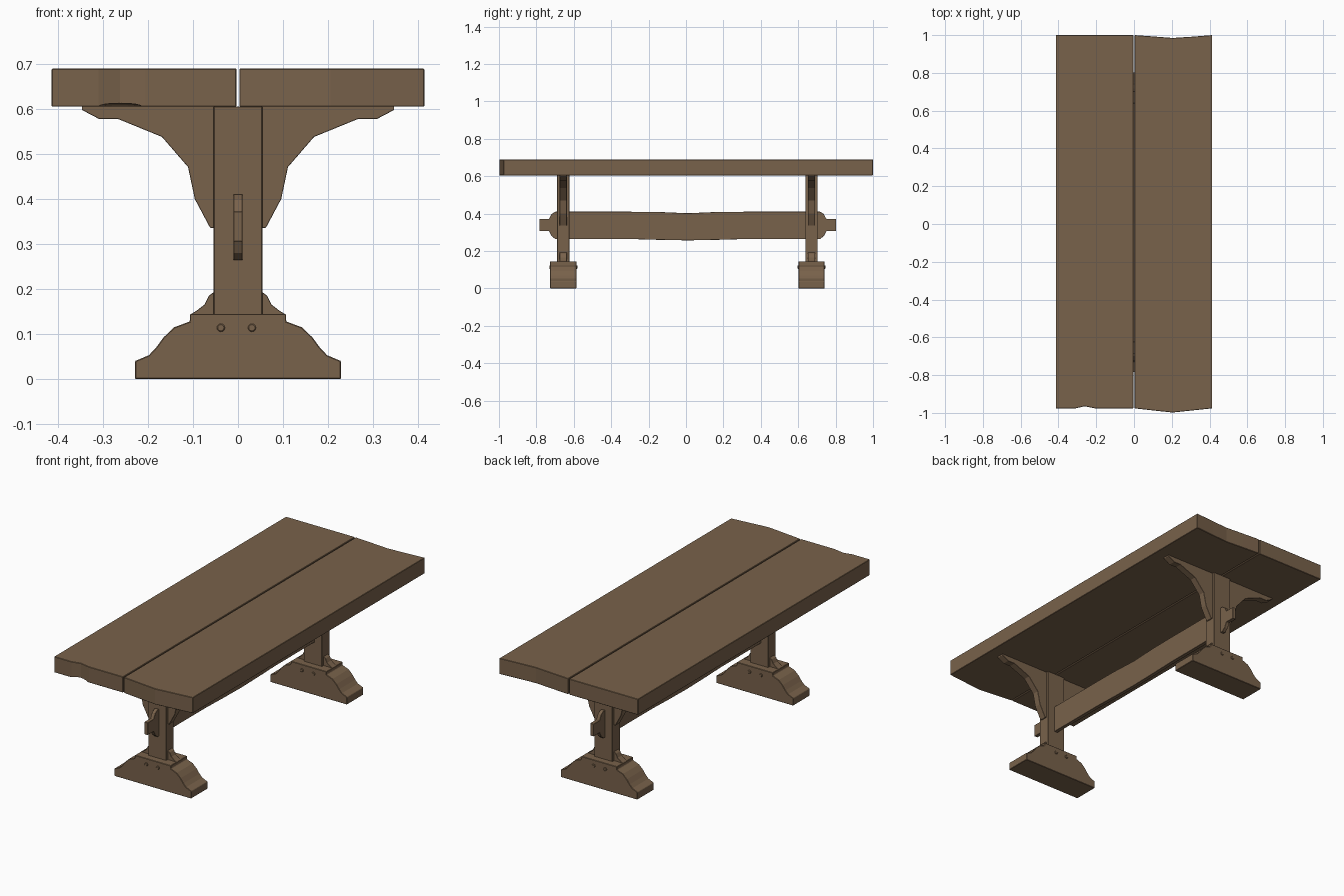
import bpy, bmesh, math

if "Cube" in bpy.data.objects:
    bpy.data.objects.remove(bpy.data.objects["Cube"])

wood = bpy.data.materials.new("oak_brown")
wood.diffuse_color = (0.19, 0.122, 0.07, 1)
wood.use_nodes = True
wood.node_tree.nodes["Principled BSDF"].inputs["Base Color"].default_value = wood.diffuse_color


def prism(name, pts, axis, lo, hi, bevel=0.002):
    """Extrude a 2D outline along an axis: Y takes (x,z), X takes (y,z), Z takes (x,y)."""
    place = {"X": lambda a, b, t: (t, a, b),
             "Y": lambda a, b, t: (a, t, b),
             "Z": lambda a, b, t: (a, b, t)}[axis]
    bm = bmesh.new()
    face = bm.faces.new([bm.verts.new(place(a, b, lo)) for a, b in pts])
    ext = bmesh.ops.extrude_face_region(bm, geom=[face])
    moved = [v for v in ext["geom"] if isinstance(v, bmesh.types.BMVert)]
    bmesh.ops.translate(bm, verts=moved, vec=place(0, 0, hi - lo))
    bmesh.ops.recalc_face_normals(bm, faces=bm.faces)
    mesh = bpy.data.meshes.new(name)
    bm.to_mesh(mesh)
    bm.free()
    ob = bpy.data.objects.new(name, mesh)
    bpy.context.collection.objects.link(ob)
    mesh.materials.append(wood)
    if bevel:
        mod = ob.modifiers.new("soft_edges", "BEVEL")
        mod.width, mod.segments = bevel, 1
        mod.limit_method, mod.angle_limit = "ANGLE", math.radians(50)
    return ob


def mirrored(pts):
    """Complete a right-hand outline with its left-hand mirror image."""
    return pts + [(-x, z) for x, z in reversed(pts)]


# Table top: two planks with worn ends and a narrow gap
left = prism("left_plank", [(-0.414, -0.976), (-0.31, -0.976), (-0.262, -0.965),
                            (-0.205, -0.976), (-0.003, -0.976), (-0.003, 1.0),
                            (-0.414, 1.0)], "Z", 0.605, 0.69)
prism("right_plank", [(0.003, -0.976), (0.1, -0.987), (0.205, -0.998), (0.3, -0.988),
                      (0.414, -0.976), (0.414, 1.0), (0.3, 0.991), (0.205, 0.985),
                      (0.1, 0.993), (0.003, 1.0)], "Z", 0.605, 0.69)

# Worn hollow under the front edge of the left plank
bpy.ops.mesh.primitive_uv_sphere_add(segments=16, ring_count=8, radius=1,
                                     location=(-0.262, -0.97, 0.605))
cutter = bpy.context.object
cutter.name = "hollow_cutter"
cutter.scale = (0.05, 0.03, 0.008)
cutter.hide_render = True
cutter.hide_set(True)
cut = left.modifiers.new("hollow", "BOOLEAN")
cut.operation, cut.object, cut.solver = "DIFFERENCE", cutter, "EXACT"

# Half outlines for the trestles
foot = [(0.229, 0), (0.229, 0.04), (0.198, 0.053), (0.182, 0.07), (0.165, 0.093),
        (0.142, 0.115), (0.107, 0.128), (0.107, 0.145)]
post = [(0.054, 0.143), (0.054, 0.606)]
brace = [(0.05, 0.606), (0.347, 0.606), (0.347, 0.598), (0.309, 0.578), (0.267, 0.578),
         (0.169, 0.538), (0.111, 0.471), (0.096, 0.4), (0.062, 0.336), (0.05, 0.336)]
collar = [(0.05, 0.143), (0.107, 0.143), (0.092, 0.152), (0.075, 0.165),
          (0.065, 0.185), (0.054, 0.193), (0.05, 0.193)]

# Trestles: foot, post, curved braces, collar blocks and pegs
for end, yc in (("front", -0.656), ("back", 0.671)):
    prism(end + "_foot", mirrored(foot), "Y", yc - 0.07, yc + 0.07)
    prism(end + "_post", mirrored(post), "Y", yc - 0.033, yc + 0.033)
    for side, s in (("right", 1), ("left", -1)):
        prism(f"{end}_{side}_brace", [(s * x, z) for x, z in brace],
              "Y", yc - 0.019, yc + 0.019, 0.001)
        prism(f"{end}_{side}_collar", [(s * x, z) for x, z in collar],
              "Y", yc - 0.019, yc + 0.019, 0.001)
    for i, x in enumerate((-0.038, 0.031)):
        ring = [(x + 0.009 * math.cos(k * math.pi / 6), 0.114 + 0.009 * math.sin(k * math.pi / 6))
                for k in range(12)]
        prism(f"{end}_peg_{i + 1}", ring, "Y", yc - 0.075, yc + 0.075, 0.002)

# Stretcher: thin board with a gentle sag, rounded shoulders and end tenons
half = [(0.16, 0.409), (0.3, 0.41), (0.708, 0.41), (0.728, 0.398), (0.741, 0.372),
        (0.793, 0.372), (0.793, 0.306), (0.741, 0.306), (0.728, 0.28), (0.708, 0.264),
        (0.3, 0.264), (0.16, 0.26)]
sag = [(0, 0.402)] + half + [(0, 0.257)] + [(-y, z) for y, z in reversed(half)]
prism("stretcher", [(y + 0.009, z) for y, z in sag], "X", -0.01, 0.01, 0.001)
